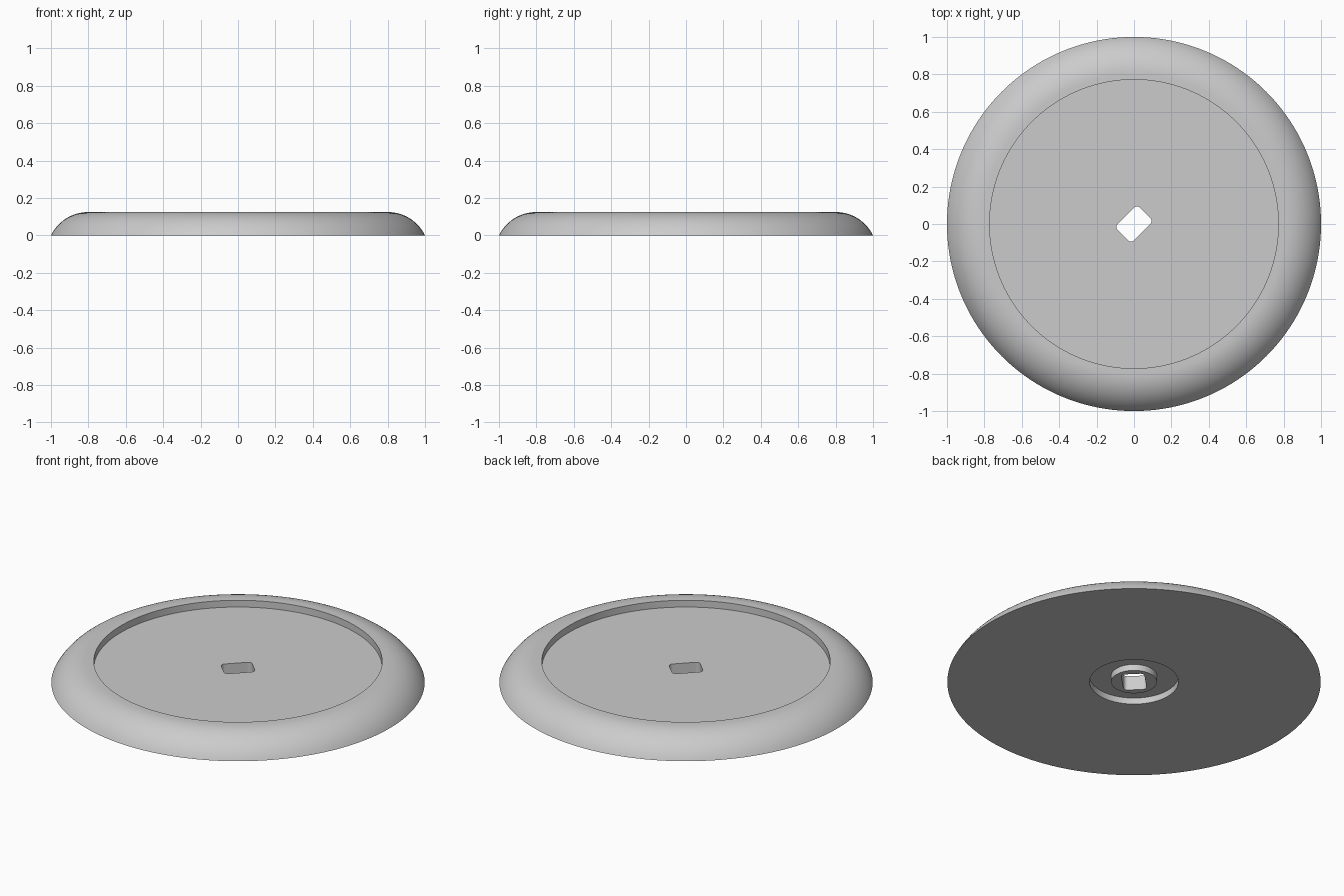
import bpy, bmesh
from math import sin, cos, pi, atan2
from mathutils import Matrix

cube = bpy.data.objects.get("Cube")
if cube:
    bpy.data.objects.remove(cube, do_unlink=True)

grey = bpy.data.materials.new("light grey")
grey.use_nodes = True
colour = (0.6, 0.6, 0.6, 1)
grey.diffuse_color = colour
grey.node_tree.nodes["Principled BSDF"].inputs["Base Color"].default_value = colour


def add_object(name, bm):
    bmesh.ops.recalc_face_normals(bm, faces=bm.faces[:])
    mesh = bpy.data.meshes.new(name)
    bm.to_mesh(mesh)
    bm.free()
    mesh.materials.append(grey)
    obj = bpy.data.objects.new(name, mesh)
    bpy.context.collection.objects.link(obj)
    return obj


def lathe(name, profile, steps=160):
    bm = bmesh.new()
    verts = [bm.verts.new((r, 0, z)) for r, z in profile]
    edges = [bm.edges.new(pair) for pair in zip(verts, verts[1:])]
    bmesh.ops.spin(bm, geom=verts + edges, cent=(0, 0, 0), axis=(0, 0, 1),
                   angle=2 * pi, steps=steps, use_merge=True)
    bmesh.ops.remove_doubles(bm, verts=bm.verts[:], dist=1e-5)
    return add_object(name, bm)


# Domed outer rim: an arc from the base edge up to the flat lip
height, lip, pocket, floor = 0.125, 0.80, 0.772, 0.085
run = 1 - lip
radius = (run ** 2 + height ** 2) / (2 * height)
start = atan2(radius - height, run)
rim = []
for i in range(17):
    a = start + (pi / 2 - start) * i / 16
    rim.append((lip + radius * cos(a), height - radius + radius * sin(a)))

# Central boss, ring groove underneath, rim, then the shallow top pocket
boss, groove, depth = 0.123, 0.238, 0.037
profile = [(0, 0), (boss, 0), (boss, depth), (groove, depth), (groove, 0)]
profile += rim + [(pocket, height), (pocket, floor), (0, floor)]
base = lathe("round_base", profile)

# Rounded rectangular hole through the middle, turned 45 degrees
bm = bmesh.new()
bmesh.ops.create_cube(bm, size=1, matrix=Matrix.Rotation(pi / 4, 4, 'Z')
                      @ Matrix.Diagonal((0.168, 0.124, 0.5, 1)))
upright = [e for e in bm.edges
           if abs((e.verts[0].co - e.verts[1].co).normalized().z) > 0.9]
bmesh.ops.bevel(bm, geom=upright, offset=0.022, segments=6, profile=0.5,
                affect='EDGES')
cutter = add_object("hole_cutter", bm)
cutter.hide_render = True

bpy.ops.object.select_all(action='DESELECT')
base.select_set(True)
bpy.context.view_layer.objects.active = base
cut = base.modifiers.new("hole", 'BOOLEAN')
cut.operation = 'DIFFERENCE'
cut.solver = 'EXACT'
cut.object = cutter
bpy.ops.object.modifier_apply(modifier=cut.name)
bpy.data.objects.remove(cutter, do_unlink=True)
bpy.ops.object.shade_smooth_by_angle(angle=pi / 6)
